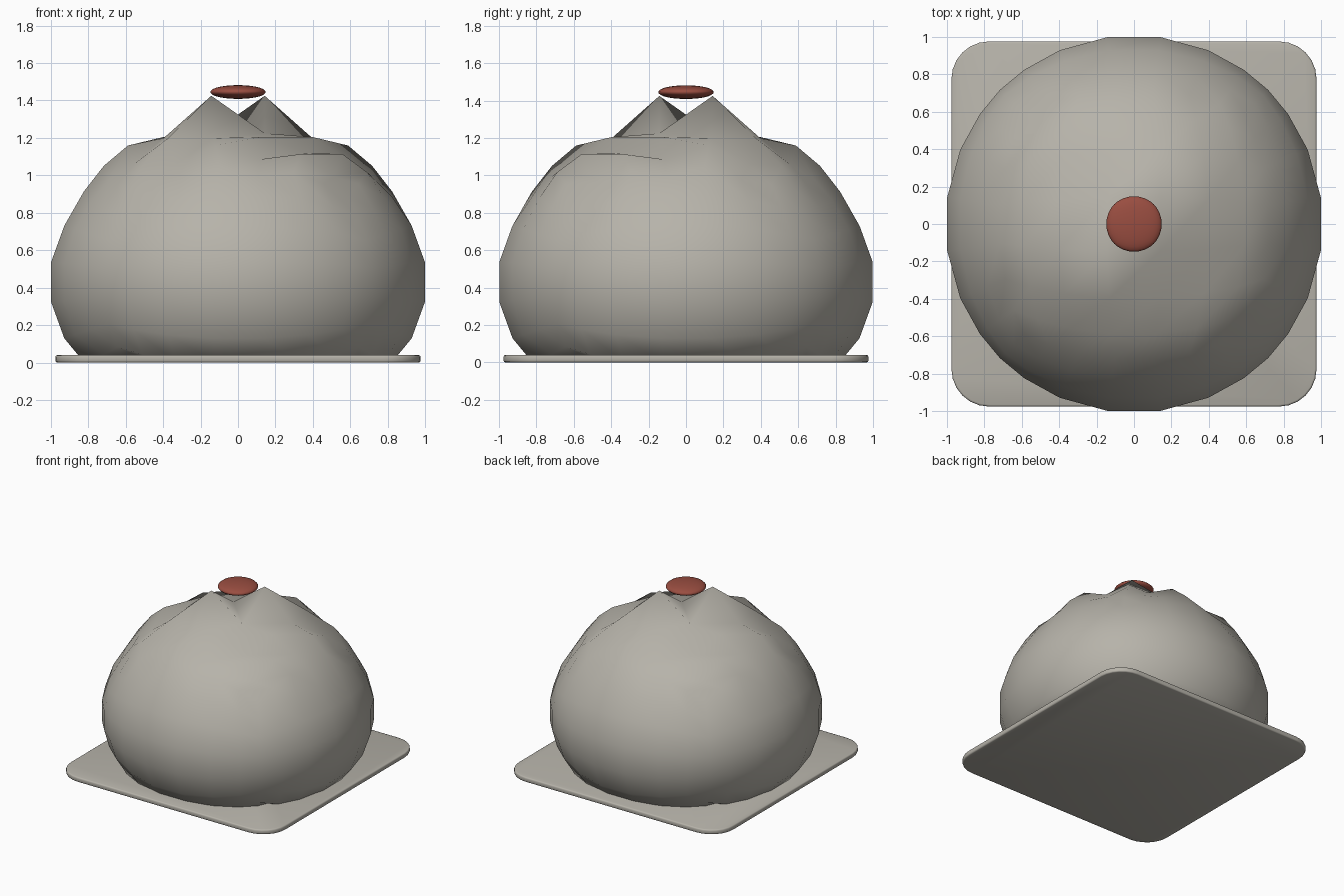
import bpy, bmesh, math
from mathutils import Vector

if "Cube" in bpy.data.objects:
    bpy.data.objects.remove(bpy.data.objects["Cube"])


def material(name, rgb):
    m = bpy.data.materials.new(name)
    m.diffuse_color = (*rgb, 1)
    m.use_nodes = True
    m.node_tree.nodes["Principled BSDF"].inputs["Base Color"].default_value = m.diffuse_color
    return m


dough = material("warm white", (0.47, 0.45, 0.40))
red = material("brick red", (0.32, 0.075, 0.052))


def finish(bm, name, mat):
    bmesh.ops.recalc_face_normals(bm, faces=bm.faces)
    me = bpy.data.meshes.new(name)
    bm.to_mesh(me)
    bm.free()
    ob = bpy.data.objects.new(name, me)
    bpy.context.collection.objects.link(ob)
    me.materials.append(mat)
    for p in me.polygons:
        p.use_smooth = True
    return ob


def cube_sphere(n):
    """Cube with n x n faces per side, blown up to a unit sphere."""
    bm = bmesh.new()
    bmesh.ops.create_cube(bm, size=2)
    bmesh.ops.subdivide_edges(bm, edges=bm.edges[:], cuts=n - 1, use_grid_fill=True)
    for v in bm.verts:
        v.co.normalize()
    return bm


# bun: squashed sphere, flat base, crown gathered into pleats
bm = cube_sphere(7)
crown = max(bm.faces, key=lambda f: f.calc_center_median().z)
crown_verts = list(crown.verts)
for v in bm.verts:
    n = v.co.copy()
    w = min(1, max(0, (n.z - 0.45) / 0.35))
    pleat = math.sin(10 * math.atan2(n.y, n.x))
    lift = w * (0.07 + 0.04 * pleat)
    if v in crown_verts:
        lift = 0.14 + 0.1 * pleat
    v.co = Vector((n.x * 1.018, n.y * 1.018, 0.43 + 0.77 * n.z + lift))
    v.co.z = max(v.co.z, 0.002)
# fold the crown face into a valley between its two high corners
low = [v for v in crown_verts if v.co.z < 1.33]
if len(low) == 2:
    bmesh.utils.face_split(crown, low[0], low[1])
finish(bm, "steamed_bun", dough)

# paper sheet: rounded square slab
bm = bmesh.new()
half, r, ring = 0.975, 0.2, []
for q in range(4):
    for k in range(7):
        a = math.pi / 2 * (q + k / 6)
        cx = (half - r) * (1 if q in (0, 3) else -1)
        cy = (half - r) * (1 if q in (0, 1) else -1)
        ring.append(bm.verts.new((cx + r * math.cos(a), cy + r * math.sin(a), 0)))
face = bm.faces.new(ring)
top = bmesh.ops.extrude_face_region(bm, geom=[face])["geom"]
for v in top:
    if isinstance(v, bmesh.types.BMVert):
        v.co.z = 0.04
rim = [e for e in bm.edges if abs(e.verts[0].co.z - e.verts[1].co.z) < 1e-5]
bmesh.ops.bevel(bm, geom=rim, offset=0.01, segments=2, affect='EDGES', profile=0.5)
finish(bm, "paper_sheet", dough)

# red dot hovering over the gathered crown
bm = cube_sphere(7)
for v in bm.verts:
    v.co = Vector((v.co.x * 0.15, v.co.y * 0.15, 1.445 + v.co.z * 0.037))
finish(bm, "red_dot", red)
